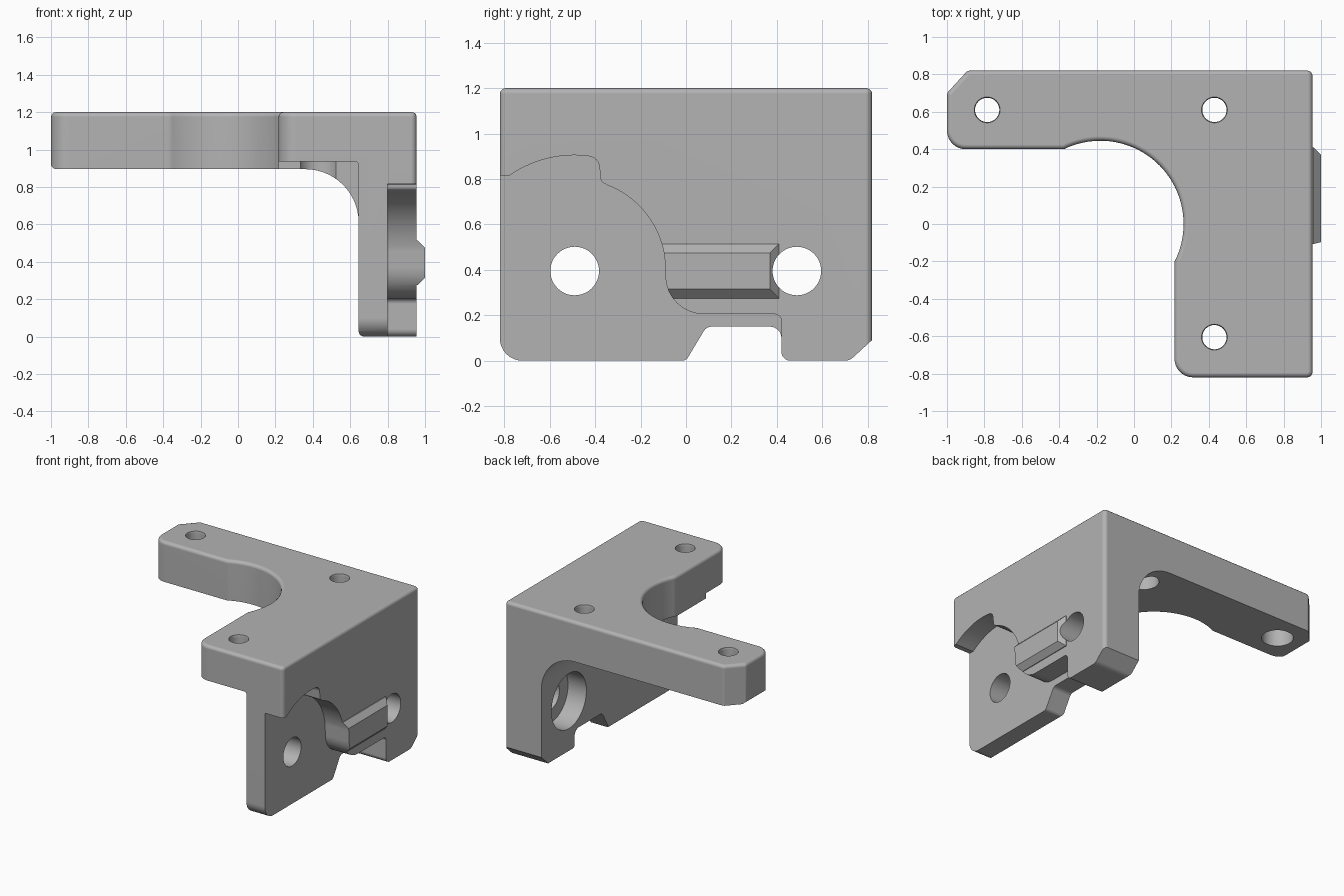
import bpy, bmesh, math
from mathutils import Vector

if "Cube" in bpy.data.objects:
    bpy.data.objects.remove(bpy.data.objects["Cube"], do_unlink=True)

grey = bpy.data.materials.new("plain grey")
grey.use_nodes = True
grey.diffuse_color = (0.45, 0.45, 0.45, 1)
grey.node_tree.nodes["Principled BSDF"].inputs["Base Color"].default_value = grey.diffuse_color


def arc(cx, cy, r, start, end, steps):
    """Points of an arc, angles in degrees."""
    angles = [math.radians(start + (end - start) * i / steps) for i in range(steps + 1)]
    return [(cx + r * math.cos(a), cy + r * math.sin(a)) for a in angles]


def rounded(points, steps=8):
    """Outline whose (u, v, radius) corners become fillets."""
    out = []
    for i, p in enumerate(points):
        c = Vector(p[:2])
        if len(p) < 3:
            out.append(c)
            continue
        a = (Vector(points[i - 1][:2]) - c).normalized()
        b = (Vector(points[(i + 1) % len(points)][:2]) - c).normalized()
        half = a.angle(b) / 2
        centre = c + (a + b).normalized() * p[2] / math.sin(half)
        reach = p[2] / math.tan(half)
        s, e = c + a * reach - centre, c + b * reach - centre
        sweep = s.angle(e)
        for k in range(steps + 1):
            t = k / steps
            d = (s * math.sin((1 - t) * sweep) + e * math.sin(t * sweep)) / math.sin(sweep)
            out.append(centre + d)
    return out


def prism(name, axis, outline, low, high, rim=0, segments=3):
    """Extrude an outline along an axis, optionally bevelling the high rim."""
    place = {"X": lambda u, v, w: (w, u, v),
             "Y": lambda u, v, w: (u, w, v),
             "Z": lambda u, v, w: (u, v, w)}[axis]
    bm = bmesh.new()
    bottom = [bm.verts.new(place(p[0], p[1], low)) for p in outline]
    top = [bm.verts.new(place(p[0], p[1], high)) for p in outline]
    n = len(outline)
    bm.faces.new(bottom)
    cap = bm.faces.new(top)
    for i in range(n):
        j = (i + 1) % n
        bm.faces.new((bottom[i], bottom[j], top[j], top[i]))
    bmesh.ops.recalc_face_normals(bm, faces=bm.faces)
    if rim:
        bmesh.ops.bevel(bm, geom=list(cap.edges), offset=rim, segments=segments,
                        profile=0.5, affect="EDGES", clamp_overlap=False)
    mesh = bpy.data.meshes.new(name)
    bm.to_mesh(mesh)
    bm.free()
    mesh.materials.append(grey)
    ob = bpy.data.objects.new(name, mesh)
    bpy.context.scene.collection.objects.link(ob)
    return ob


def cylinder(name, axis, u, v, r, low, high, rim=0):
    return prism(name, axis, arc(u, v, r, 0, 360, 48)[:-1], low, high, rim, 1)


tools = []


def combine(operation, tool):
    mod = bracket.modifiers.new(tool.name, "BOOLEAN")
    mod.operation = operation
    mod.solver = "EXACT"
    mod.object = tool
    tool.hide_render = True
    tools.append(tool)


# Plan shape: L with a round opening in its inner corner
plan = rounded([(-1, 0.4, 0.1)] + arc(-0.18, 0, 0.445, 116, -27, 40)
               + [(0.2165, -0.82, 0.1), (0.955, -0.82, 0.03), (0.955, 0.82, 0.03),
                  (-0.89, 0.82, 0.03), (-1, 0.7, 0.03)])
bracket = prism("angle_bracket", "Z", plan, -0.1, 1.2, 0.025)

# Section: top plate, side wall and the fillet between them
section = rounded([(-1, 1.3), (-1, 0.895, 0.03), (0.645, 0.895, 0.285),
                   (0.645, 0, 0.03), (1.2, 0), (1.2, 1.3)], 14)
combine("INTERSECT", prism("section_shape", "Y", section, -1.1, 1.1))

# Side shape: bottom notch and trimmed lower corners
side = rounded([(-0.82, 0, 0.1), (0, 0, 0.03), (0.09, 0.15, 0.04), (0.42, 0.15, 0.05),
                (0.42, 0, 0.04), (0.72, 0, 0.06), (0.84, 0.11), (0.84, 1.3), (-0.82, 1.3)])
combine("INTERSECT", prism("side_shape", "X", side, -1.2, 1.2))

# Raised rib with chamfered edges
rib = [(-0.2, 0.275), (0.41, 0.275), (0.41, 0.515), (-0.2, 0.515)]
combine("UNION", prism("rib", "X", rib, 0.85, 1.0, 0.04, 1))

# Recess in the outer face
recess = rounded([(-1, 0.82), (-0.8, 0.815)] + arc(-0.49, 0.4, 0.505, 125, 84, 12)
                 + [(-0.385, 0.893, 0.05), (-0.375, 0.79, 0.02)]
                 + arc(-0.49, 0.4, 0.4, 69, 8, 16)
                 + [(-0.085, 0.205, 0.17), (0.42, 0.205, 0.03), (0.42, -0.2), (-1, -0.2)])
combine("DIFFERENCE", prism("outer_recess", "X", recess, 0.8, 1.2))

# Relief beneath the front of the top plate
relief = rounded([(0, 0.5), (0.645, 0.5), (0.645, 0.935, 0.02), (0, 0.935)])
combine("DIFFERENCE", prism("front_relief", "Y", relief, -1, -0.55))

# Top plate holes: bore, chamfered mouth and wide pocket underneath
for i, (x, y) in enumerate([(-0.785, 0.61), (0.43, 0.61), (0.43, -0.605)]):
    combine("DIFFERENCE", cylinder(f"bore_{i}", "Z", x, y, 0.065, 0.7, 1.3))
    combine("DIFFERENCE", cylinder(f"pocket_{i}", "Z", x, y, 0.11, 0.6, 1.06))
    mouth = cylinder(f"mouth_{i}", "Z", x, y, 0.082, 1.18, 1.25)
    for vert in mouth.data.vertices:
        if vert.co.z < 1.2:
            vert.co.x = x + (vert.co.x - x) * 0.78
            vert.co.y = y + (vert.co.y - y) * 0.78
    combine("DIFFERENCE", mouth)

# Side wall holes, the rear one with a wide inner pocket
for i, y in enumerate([-0.49, 0.488]):
    combine("DIFFERENCE", cylinder(f"side_bore_{i}", "X", y, 0.395, 0.107, 0.4, 1.2))
combine("DIFFERENCE", cylinder("side_pocket", "X", 0.488, 0.395, 0.21, 0.3, 0.8))

# Bake the cuts and discard the cutters
bpy.context.view_layer.update()
graph = bpy.context.evaluated_depsgraph_get()
baked = bpy.data.meshes.new_from_object(bracket.evaluated_get(graph))
bracket.modifiers.clear()
bracket.data = baked
baked.materials.clear()
baked.materials.append(grey)
for poly in baked.polygons:
    poly.material_index = 0
for tool in tools:
    bpy.data.objects.remove(tool, do_unlink=True)

# Smooth the rounded edges, keep flats flat
bpy.ops.object.select_all(action="DESELECT")
bracket.select_set(True)
bpy.context.view_layer.objects.active = bracket
bpy.ops.object.shade_smooth_by_angle(angle=math.radians(32))
bracket.modifiers.new("flat_faces", "WEIGHTED_NORMAL").keep_sharp = True
